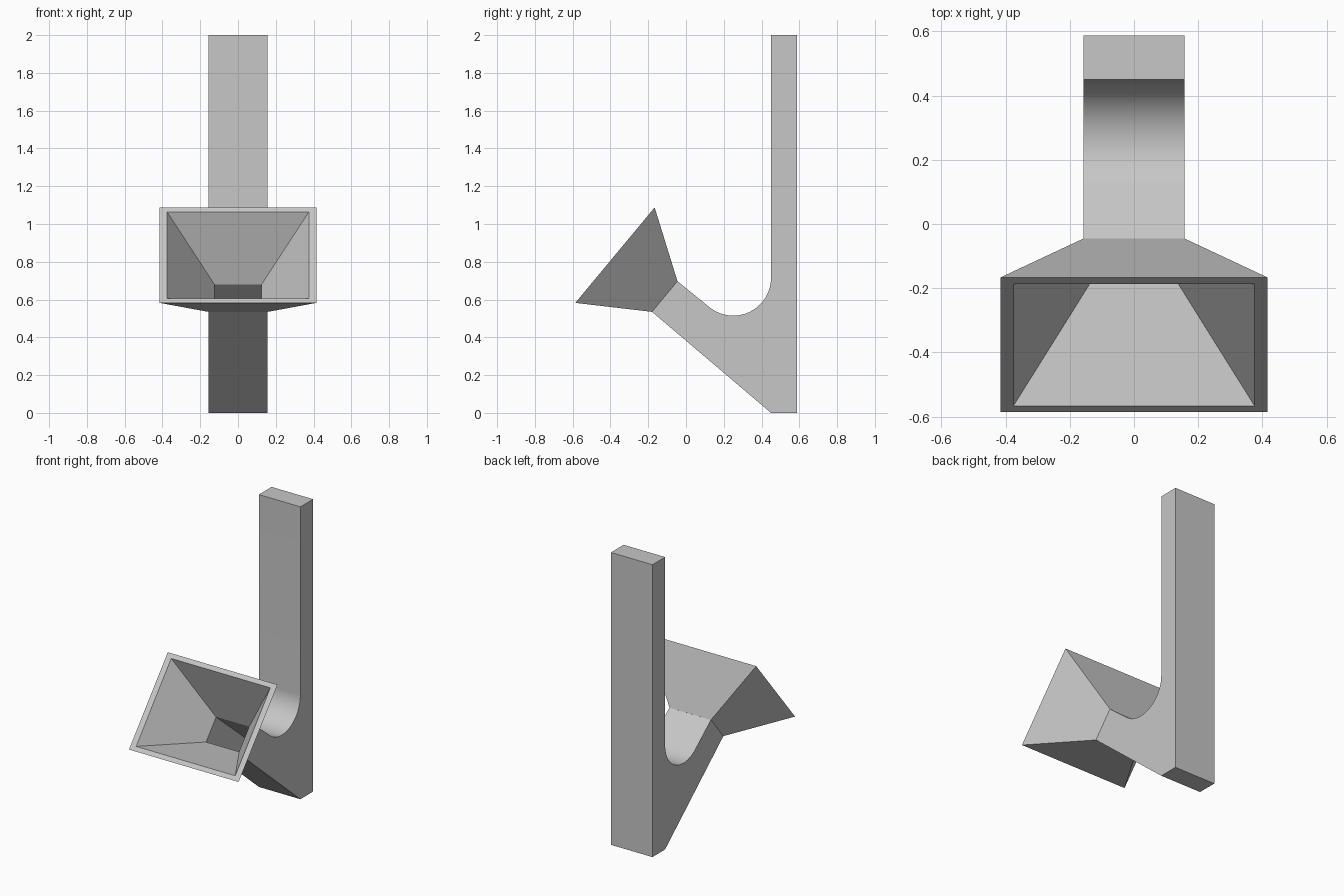
import bpy, bmesh, math
from mathutils import Vector

cube = bpy.data.objects.get("Cube")
if cube:
    bpy.data.objects.remove(cube, do_unlink=True)

grey = bpy.data.materials.new("plain grey")
grey.use_nodes = True
COLOUR = (0.57, 0.57, 0.57, 1)
grey.diffuse_color = COLOUR
grey.node_tree.nodes["Principled BSDF"].inputs["Base Color"].default_value = COLOUR

# Funnel axis: from the mouth down into the arm
mouth = Vector((0, -0.376, 0.835))
neck = Vector((0, -0.1125, 0.616))
axis = (neck - mouth).normalized()
across = Vector((0, -axis.z, axis.y))


def finish(name, bm):
    bmesh.ops.recalc_face_normals(bm, faces=bm.faces)
    mesh = bpy.data.meshes.new(name)
    bm.to_mesh(mesh)
    bm.free()
    mesh.materials.append(grey)
    obj = bpy.data.objects.new(name, mesh)
    bpy.context.collection.objects.link(obj)
    return obj


def loft(name, sections, capped):
    """Join rectangles (centre, half width, half height) set square to the axis."""
    bm = bmesh.new()
    rings = []
    for centre, w, h in sections:
        rings.append([bm.verts.new(centre + Vector((sx * w, 0, 0)) + across * sy * h)
                      for sx, sy in ((-1, -1), (1, -1), (1, 1), (-1, 1))])
    for a, b in zip(rings, rings[1:]):
        for i in range(4):
            j = (i + 1) % 4
            bm.faces.new((a[i], a[j], b[j], b[i]))
    if capped:
        bm.faces.new(rings[0])
        bm.faces.new(rings[-1])
    return finish(name, bm)


# Backplate and arm: one side profile with a rounded crook, extruded across x
HALF = 0.157
profile = [(-0.045, 0.697), (-0.18, 0.535), (0.45, 0), (0.587, 0), (0.587, 2), (0.45, 2)]
for i in range(33):
    t = -math.radians(130) * i / 32
    profile.append((0.25 + 0.2 * math.cos(t), 0.715 + 0.2 * math.sin(t)))
bm = bmesh.new()
side = bm.faces.new([bm.verts.new((-HALF, y, z)) for y, z in profile])
extruded = bmesh.ops.extrude_face_region(bm, geom=[side])
bmesh.ops.translate(bm, vec=(2 * HALF, 0, 0),
                    verts=[v for v in extruded["geom"] if isinstance(v, bmesh.types.BMVert)])
body = finish("backplate_and_arm", bm)
bpy.context.view_layer.objects.active = body
body.select_set(True)
bpy.ops.object.shade_smooth_by_angle(angle=math.radians(25))
body.select_set(False)

# Straight passage bored into the arm behind the funnel
cutter = loft("passage_cutter", [(neck - axis * 0.02, 0.125, 0.084),
                                 (neck + axis * 0.5, 0.125, 0.084)], True)
cutter.hide_render = True
cutter.hide_set(True)
bore = body.modifiers.new("passage", "BOOLEAN")
bore.operation = "DIFFERENCE"
bore.solver = "EXACT"
bore.object = cutter

# Flared funnel: outer wall, rim, inner wall
loft("funnel", [(neck, HALF, 0.1055), (mouth, 0.415, 0.3285),
                (mouth, 0.375, 0.297), (neck, 0.125, 0.084)], False)
